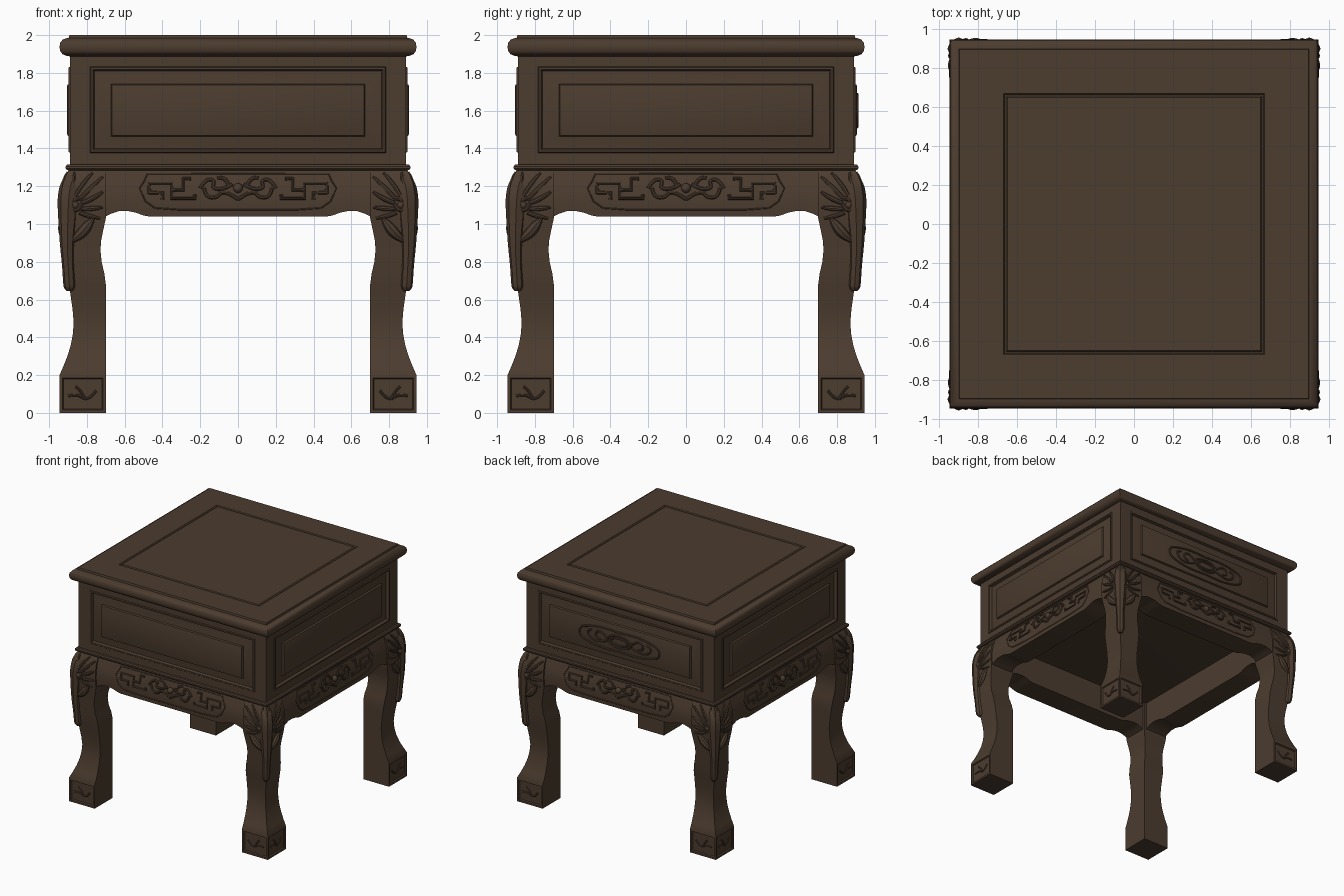
import bpy, bmesh, math
from mathutils import Matrix

if "Cube" in bpy.data.objects:
    bpy.data.objects.remove(bpy.data.objects["Cube"])

wood = bpy.data.materials.new("dark_brown_wood")
wood.diffuse_color = (0.072, 0.045, 0.028, 1)
wood.use_nodes = True
wood.node_tree.nodes["Principled BSDF"].inputs["Base Color"].default_value = wood.diffuse_color
SIDES = ["front", "right", "back", "left"]


def lerp(profile, t):
    """Linear lookup in a list of (t, value)."""
    for (a, va), (b, vb) in zip(profile, profile[1:]):
        if t <= b:
            return va + (vb - va) * max(0, t - a) / (b - a)
    return profile[-1][1]


def loft(rings, first=True, last=True):
    bm = bmesh.new()
    vs = [[bm.verts.new(p) for p in r] for r in rings]
    n = len(rings[0])
    for a, b in zip(vs, vs[1:]):
        for i in range(n):
            j = (i + 1) % n
            bm.faces.new((a[i], a[j], b[j], b[i]))
    if first:
        bm.faces.new(vs[0][::-1])
    if last:
        bm.faces.new(vs[-1])
    if first and last:
        bmesh.ops.recalc_face_normals(bm, faces=bm.faces)
    return bm


def to_mesh(bm):
    me = bpy.data.meshes.new("part")
    bm.to_mesh(me)
    bm.free()
    return me


def place(name, me, turns=None):
    """One object, or copies turned about the centre to the given sides."""
    if not me.materials:
        me.materials.append(wood)
    for k in ([0] if turns is None else turns):
        ob = bpy.data.objects.new(name if turns is None else f"{SIDES[k]}_{name}", me)
        ob.rotation_euler.z = k * math.pi / 2
        bpy.context.collection.objects.link(ob)
    bpy.ops.object.select_all(action='DESELECT')
    ob.select_set(True)
    bpy.context.view_layer.objects.active = ob
    bpy.ops.object.shade_smooth_by_angle(angle=math.radians(35))


def tubes(paths, radius):
    """Carved ridges: paths are (points, smooth, cyclic); a 4th value scales the radius."""
    cu = bpy.data.curves.new("ridges", 'CURVE')
    cu.dimensions = '3D'
    cu.bevel_depth, cu.bevel_resolution, cu.use_fill_caps = radius, 2, True
    for pts, smooth, cyclic in paths:
        sp = cu.splines.new('NURBS' if smooth else 'POLY')
        sp.points.add(len(pts) - 1)
        for sp_pt, p in zip(sp.points, pts):
            sp_pt.co = (*p[:3], 1)
            sp_pt.radius = p[3] if len(p) > 3 else 1
        sp.use_cyclic_u = cyclic
        if smooth:
            sp.order_u, sp.use_endpoint_u, sp.resolution_u = 3, not cyclic, 5
    ob = bpy.data.objects.new("ridges", cu)
    bpy.context.collection.objects.link(ob)
    dg = bpy.context.evaluated_depsgraph_get()
    me = bpy.data.meshes.new_from_object(ob.evaluated_get(dg))
    bpy.data.objects.remove(ob)
    return me


def square(h, z):
    return [(-h, -h, z), (h, -h, z), (h, h, z), (-h, h, z)]


def both(paths):
    """Add the left-right mirror of each path."""
    return paths + [([(-p[0], *p[1:]) for p in pts], s, c) for pts, s, c in paths]


def ellipse(rx, rz, y, cz, n=20):
    return [(rx * math.cos(i * math.tau / n), y, cz + rz * math.sin(i * math.tau / n)) for i in range(n)]


# Top slab with rounded edge, raised face and a grooved centre panel
top = [(.88, 1.885), (.905, 1.89), (.928, 1.898), (.941, 1.915), (.945, 1.937), (.941, 1.96), (.928, 1.976),
       (.905, 1.985), (.897, 1.985), (.893, 2.0), (.668, 2.0), (.662, 1.99), (.655, 1.99), (.648, 2.0)]
place("table_top", to_mesh(loft([square(h, z) for h, z in top])))

# Waist moulding, closing the body underneath
waist = [(.88, 1.283), (.905, 1.285), (.912, 1.293), (.912, 1.305), (.905, 1.314), (.88, 1.317)]
place("waist_moulding", to_mesh(loft([square(h, z) for h, z in waist])))

# Body sides: flat border, bead, sunk margin and raised field (half width, low, high, depth)
panel = [(.89, 1.30, 1.90, .89), (.783, 1.377, 1.833, .89), (.778, 1.382, 1.828, .897), (.767, 1.393, 1.817, .897),
         (.76, 1.40, 1.81, .875), (.672, 1.463, 1.742, .888), (.667, 1.468, 1.737, .902), (.66, 1.475, 1.73, .905)]
place("body_panel", to_mesh(loft([[(-w, -d, a), (w, -d, a), (w, -d, b), (-w, -d, b)] for w, a, b, d in panel],
                                 first=False)), range(4))

# Carved cartouche on the back panel
Y = -.905
back = both([
    ([(.11, Y, 1.60), (.16, Y, 1.65), (.22, Y, 1.64), (.23, Y, 1.59), (.18, Y, 1.58)], True, False),
    ([(.12, Y, 1.58), (.20, Y, 1.55), (.28, Y, 1.57), (.31, Y, 1.63), (.26, Y, 1.64)], True, False),
    ([(0, Y, 1.68), (.15, Y, 1.69), (.28, Y, 1.67), (.38, Y, 1.64), (.38, Y, 1.56), (.28, Y, 1.53),
      (.15, Y, 1.51), (0, Y, 1.52)], True, False)])
back += [(ellipse(.11, .05, Y, 1.60), True, True), (ellipse(.08, .03, Y, 1.60), True, True)]
place("panel_carving", tubes(back, .009), [2])

# Bulging apron with a scalloped lower edge
bulge = [(1.0, .915), (1.04, .92), (1.12, .925), (1.18, .92), (1.24, .905), (1.29, .89)]
edge = [(0, 1.04), (.47, 1.04), (.50, 1.045), (.54, 1.06), (.58, 1.068), (.63, 1.068), (.67, 1.055), (.70, 1.04),
        (.72, 1.03)]


def apron_section(x):
    low = lerp(edge, abs(x))
    zs = [1.29 + (low - 1.29) * i / 6 for i in range(7)]
    return [(x, -lerp(bulge, z), z) for z in zs] + [(x, -.72, low), (x, -.72, 1.29)]


xs = [-x for x, _ in edge[:0:-1]] + [x for x, _ in edge]
place("apron", to_mesh(loft([apron_section(x) for x in xs])), range(4))


# Fretwork and scroll carving on the apron
def on_apron(pts):
    return [(x, -lerp(bulge, z), z) for x, z in pts]


fret = both([
    (on_apron([(.47, 1.16), (.47, 1.215), (.35, 1.215), (.35, 1.135), (.23, 1.135), (.23, 1.155)]), False, False),
    (on_apron([(.35, 1.18), (.29, 1.18), (.29, 1.24), (.25, 1.24)]), False, False),
    (on_apron([(.47, 1.165), (.40, 1.165), (.40, 1.13)]), False, False),
    (on_apron([(.20, 1.19), (.17, 1.24), (.12, 1.23), (.14, 1.19), (.08, 1.18), (.03, 1.21)]), True, False),
    (on_apron([(.18, 1.19), (.17, 1.14), (.11, 1.14), (.09, 1.17), (.04, 1.16), (0, 1.13)]), True, False),
    (on_apron([(.05, 1.2), (.06, 1.25), (.11, 1.245)]), True, False)])
place("apron_fretwork", tubes(fret, .01), range(4))
border = both([(on_apron([(0, 1.265), (.48, 1.265), (.495, 1.23), (.52, 1.19), (.49, 1.12), (.44, 1.085),
                          (.30, 1.075), (0, 1.075)]), False, False)])
place("apron_border", tubes(border, .004), range(4))
boss = bmesh.new()
bmesh.ops.create_uvsphere(boss, u_segments=16, v_segments=10, radius=.026,
                          matrix=Matrix.Translation((0, -.915, 1.19)))
place("apron_boss", to_mesh(boss), range(4))

# Curved square legs, built at the front right corner
outer = [(0, .945), (.2, .945), (.25, .923), (.3, .903), (.36, .885), (.42, .874), (.48, .87), (.55, .876), (.62, .886),
         (.7, .898), (.8, .908), (.9, .915), (1.0, .926), (1.1, .935), (1.17, .934), (1.22, .926), (1.26, .91),
         (1.29, .893)]
inner = [(0, .70), (.68, .70), (.74, .708), (.80, .722), (.86, .728), (.91, .725), (.96, .715), (1.03, .70),
         (1.29, .70)]
rings = []
for z in sorted({z for z, _ in outer + inner}):
    o, i = lerp(outer, z), lerp(inner, z)
    rings.append([(i, -o, z), (o, -o, z), (o, -i, z), (i, -i, z)])
leg = loft(rings)
# Sunk foot panels on the two outer faces
leg.normal_update()
feet = [f for f in leg.faces if f.calc_center_median().z < .2 and (f.normal.y < -.9 or f.normal.x > .9)]
bmesh.ops.inset_individual(leg, faces=feet, thickness=.022)
bmesh.ops.inset_individual(leg, faces=feet, thickness=.008, depth=-.01)
place("corner_leg", to_mesh(leg), range(4))


# Elephant head carving: trunk on the corner, ears, eye rims and tusks on both faces
def on_leg(pts):
    return [(p[0], -lerp(outer, p[1]), *p[1:]) for p in pts]


def two_faces(paths):
    """Add the mirror of each path across the leg's diagonal."""
    return paths + [([(-p[1], -p[0], *p[2:]) for p in pts], s, c) for pts, s, c in paths]


trunk = [(1.27, .85, .7), (1.22, .883, 1.1), (1.14, .897, 1.2), (1.04, .90, 1.05), (.9, .905, .78), (.78, .899, .64),
         (.69, .894, .64), (.66, .892, .6), (.645, .892, .3)]
place("leg_trunk", tubes([([(c, -c, z, r) for z, c, r in trunk], True, False)], .05), range(4))

ears = [[(.86, 1.15, .8), (.82, 1.22, 1.3), (.77, 1.27, .5)], [(.84, 1.13, .8), (.78, 1.19, 1.5), (.715, 1.25, .5)],
        [(.83, 1.11, .8), (.77, 1.13, 1.5), (.715, 1.17, .5)], [(.83, 1.08, .8), (.77, 1.08, 1.5), (.715, 1.09, .5)],
        [(.84, 1.06, .8), (.79, 1.04, 1.3), (.73, 1.03, .5)], [(.89, 1.18, .8), (.865, 1.24, 1.2), (.87, 1.275, .5)],
        [(.82, 1.13, .6), (.85, 1.14, 1), (.88, 1.115, 1), (.90, 1.08, .5)],
        [(.82, 1.12, .6), (.84, 1.08, 1), (.88, 1.07, 1), (.90, 1.06, .5)]]
place("head_ears", tubes(two_faces([(on_leg(e), True, False) for e in ears]), .012), range(4))
tusk = [(.765, 1.03, .3), (.79, 1.0, 1), (.82, .96, 1.2), (.86, .925, .8), (.885, .90, .2)]
place("head_tusks", tubes(two_faces([(on_leg(tusk), True, False)]), .026), range(4))
eyes = bmesh.new()
for x, y in ((.862, -.932), (.932, -.862)):
    bmesh.ops.create_uvsphere(eyes, u_segments=12, v_segments=8, radius=.02,
                              matrix=Matrix.Translation((x, y, 1.10)))
place("head_eyes", to_mesh(eyes), range(4))

# Small scrolls on the foot panels
F = -.935
scroll = [([(.75, F, .12), (.77, F, .09), (.81, F, .07), (.85, F, .10), (.90, F, .09)], True, False),
          ([(.81, F, .07), (.83, F, .12), (.86, F, .14)], True, False)]
place("foot_scrolls", tubes(two_faces(scroll), .007), range(4))
